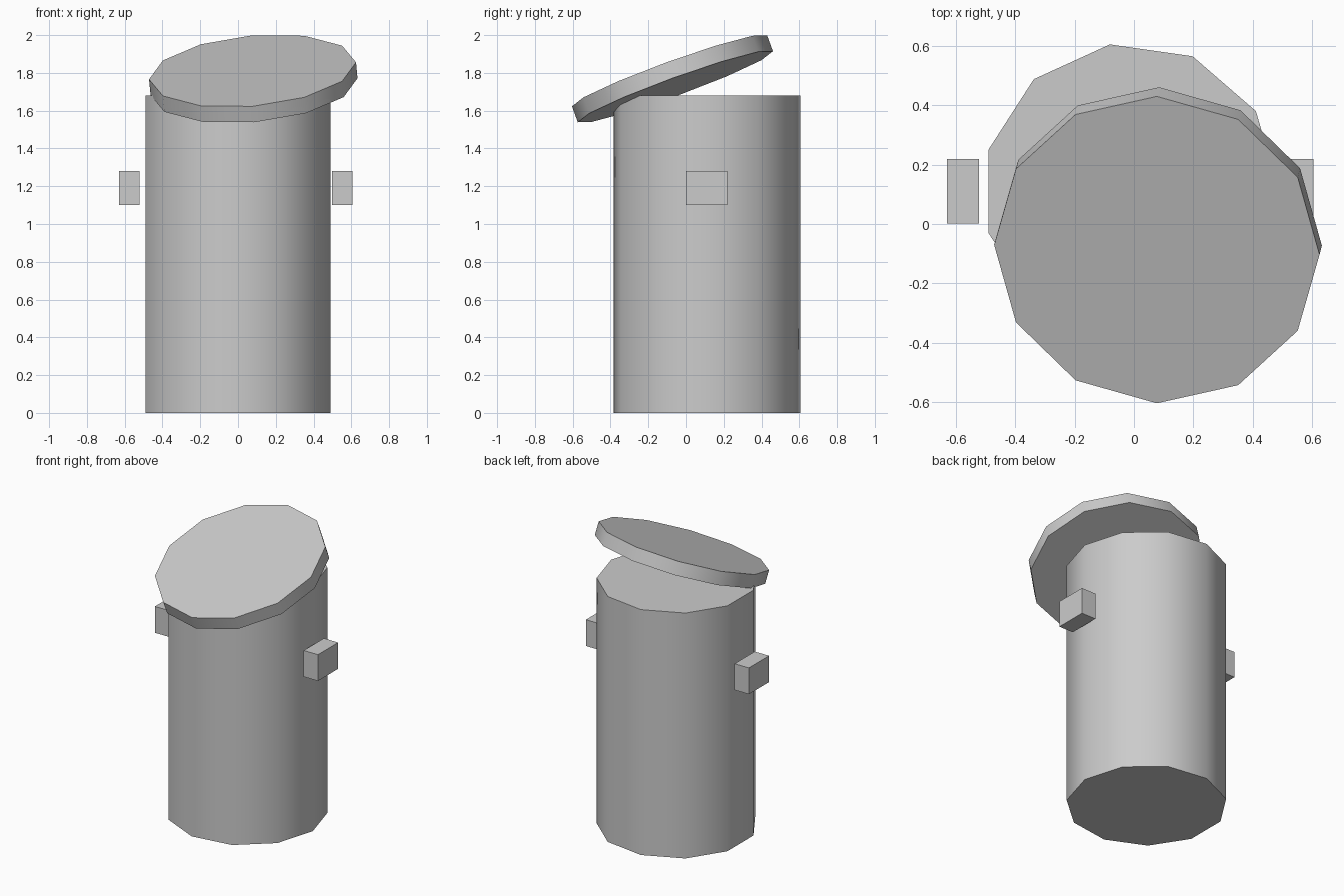
import bpy
import math
from mathutils import Matrix, Vector

if "Cube" in bpy.data.objects:
    bpy.data.objects.remove(bpy.data.objects["Cube"])

grey = bpy.data.materials.new("plain grey")
grey.diffuse_color = (0.6, 0.6, 0.6, 1)
grey.use_nodes = True
grey.node_tree.nodes["Principled BSDF"].inputs["Base Color"].default_value = grey.diffuse_color


def finish(name, smooth=False):
    ob = bpy.context.object
    ob.name = name
    ob.data.materials.append(grey)
    if smooth:
        bpy.ops.object.shade_smooth_by_angle(angle=math.radians(40))
    return ob


def prism(name, sides, radius, depth, matrix):
    """Regular prism with its first corner on local +x."""
    bpy.ops.mesh.primitive_cylinder_add(vertices=sides, radius=radius, depth=depth)
    ob = finish(name, smooth=True)
    # the primitive starts its ring on +y, so turn it onto +x
    ob.data.transform(Matrix.Rotation(-math.pi / 2, 4, 'Z'))
    ob.matrix_world = matrix
    return ob


# Bin body: eleven-sided upright can
prism("bin_body", 11, 0.5, 1.68, Matrix.Translation((-0.01, 0.11, 0.84)))

# Lid: twelve-sided disc, tipped forward and slightly to the left
tilt = Matrix.Rotation(math.radians(20), 4, 'X') @ Matrix.Rotation(math.radians(-5), 4, 'Y')
thickness = 0.09
centre = Vector((0.077, -0.087, 1.811)) - tilt.to_3x3() @ Vector((0, 0, thickness / 2))
prism("lid", 12, 0.55, thickness, Matrix.Translation(centre) @ tilt)

# Side handles: small blocks
for name, x in (("left_handle", -0.576), ("right_handle", 0.551)):
    bpy.ops.mesh.primitive_cube_add(size=1, location=(x, 0.11, 1.19))
    bpy.context.object.scale = (0.108, 0.218, 0.18)
    finish(name)
